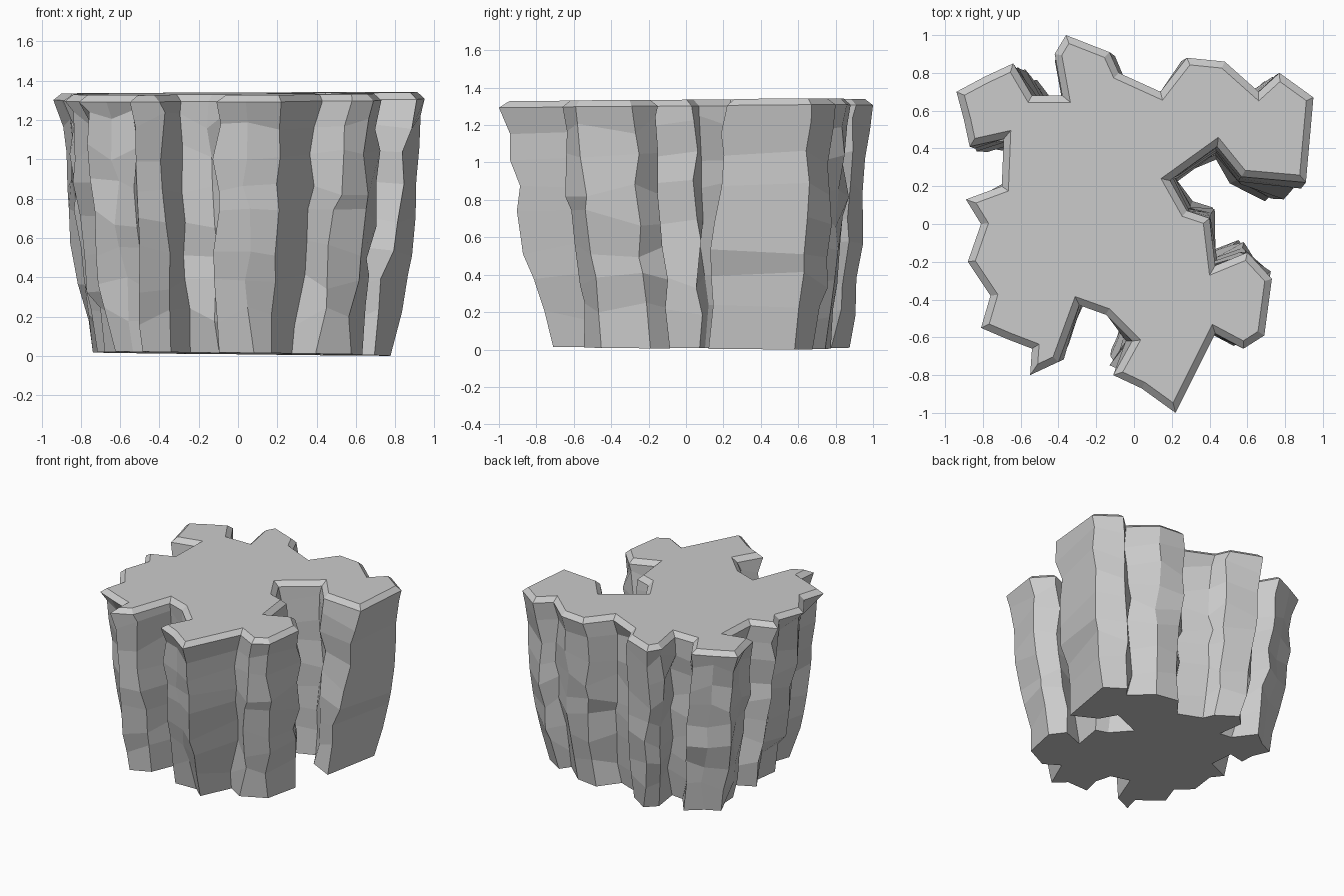
import bpy, bmesh, random

if "Cube" in bpy.data.objects:
    bpy.data.objects.remove(bpy.data.objects["Cube"])

random.seed(11)

# Jagged plan of the rim, anticlockwise; a second pair is extra lean at the base
OUTLINE = [
    (-.94, .70), (-.90, .55), (-.87, .41), (-.69, .45), (-.70, .20), (-.89, .13), (-.81, .0),
    (-.88, -.20), (-.76, -.38), (-.81, -.55), (-.67, -.61), (-.54, -.66, -.04, -.02),
    (-.55, -.80, -.05, -.04), (-.40, -.73, -.02, -.04), (-.29, -.43, -.03, -.05),
    (-.15, -.48, 0, -.04), (-.01, -.62, -.08, -.05), (-.11, -.80, -.03, -.03),
    (.04, -.87), (.22, -1.0, -.05, .04), (.43, -.58, -.09, -.04), (.58, -.66, -.09, -.04),
    (.69, -.59, -.02, -.02), (.73, -.29), (.60, -.15, .02, -.03), (.43, -.22, .03, -.01),
    (.40, .03, .05, 0), (.28, .07, .05, 0), (.19, .23, .04, 0), (.44, .41, .04, -.03),
    (.57, .25, .04, -.03), (.91, .22, -.09, -.12), (.95, .67), (.77, .80), (.66, .70),
    (.48, .86), (.28, .88), (.14, .70), (-.08, .80), (-.13, .91), (-.36, 1.0),
    (-.42, .90), (-.38, .68), (-.54, .68), (-.64, .85), (-.79, .78)]

# Height and size of each ring, bottom to rim
RINGS = [(0, .81), (.2, .845), (.37, .875), (.54, .905), (.70, .93),
         (.86, .945), (1.03, .955), (1.2, .965), (1.30, 1.0)]

bm = bmesh.new()
rings = []
for k, (z, s) in enumerate(RINGS):
    t = 1 - z / 1.30
    lean = t ** .7
    rough = 0 if k == len(RINGS) - 1 else .024
    ring = []
    for p in OUTLINE:
        x, y, dx, dy = p if len(p) == 4 else p + (0, 0)
        px = x * s + .025 * t + dx * lean + random.uniform(-rough, rough)
        py = y * s + .05 * t + dy * lean + random.uniform(-rough, rough)
        if k == 0:
            pz = max(.012 - .011 * px - .006 * py, 0)
        elif rough:
            pz = z + random.uniform(-.05, .05)
        else:
            pz = z + .004 * px + .008 * py
        ring.append(bm.verts.new((px, py, pz)))
    rings.append(ring)

# Faceted walls between the rings
n = len(OUTLINE)
for a, b in zip(rings, rings[1:]):
    for i in range(n):
        j = (i + 1) % n
        bm.faces.new((a[i], a[j], b[j], b[i]))
bm.faces.new(rings[0][::-1])
top = bm.faces.new(rings[-1])
bm.normal_update()

# Chamfered rim around the flat top
bmesh.ops.inset_region(bm, faces=[top], thickness=.036, use_even_offset=True)
for v in top.verts:
    v.co.z += .034
bmesh.ops.recalc_face_normals(bm, faces=bm.faces)

mesh = bpy.data.meshes.new("cliff_rock")
bm.to_mesh(mesh)
bm.free()
rock = bpy.data.objects.new("cliff_rock", mesh)
bpy.context.collection.objects.link(rock)
